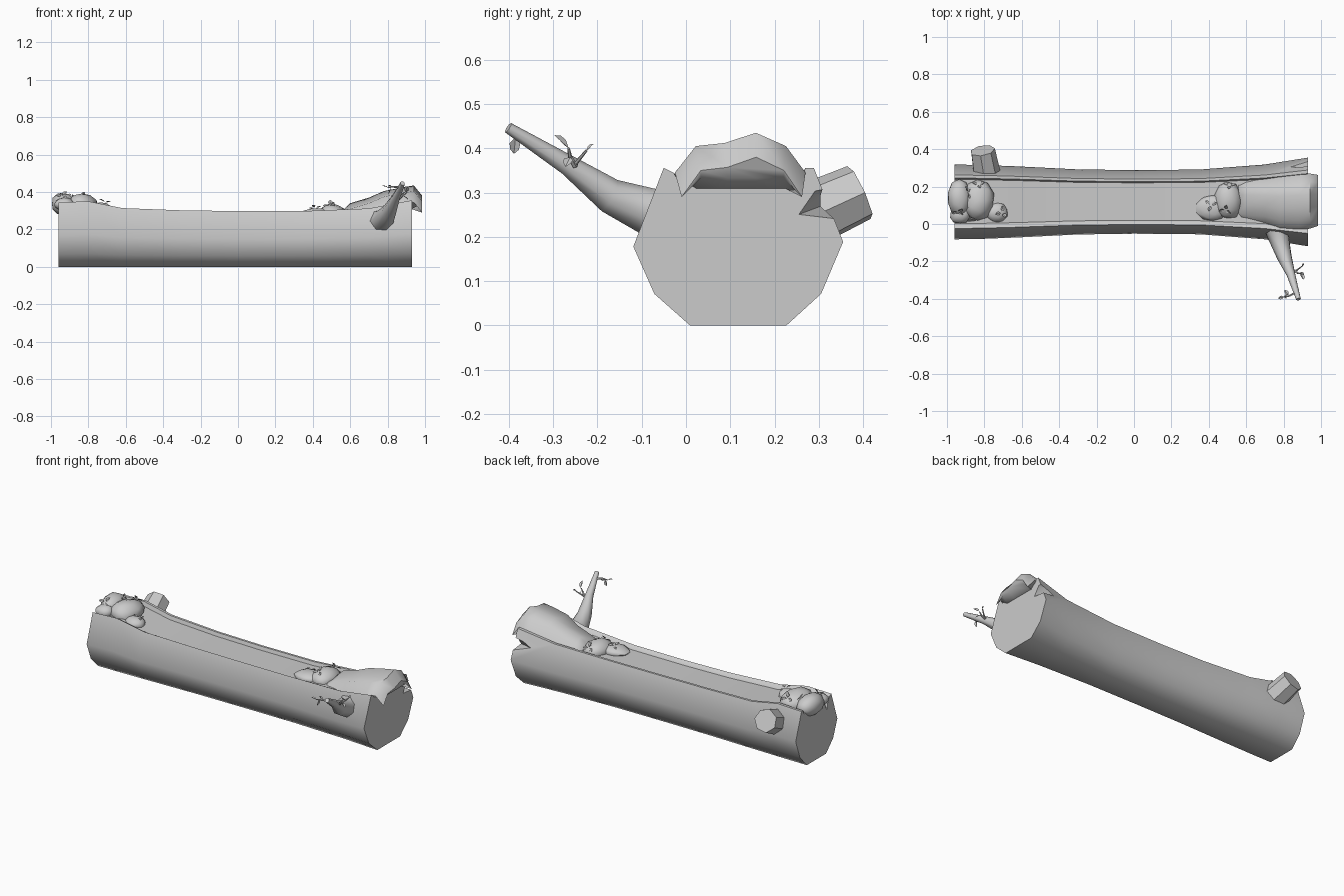
import bpy, bmesh, math, random
from mathutils import Vector, noise
from mathutils.bvhtree import BVHTree

if "Cube" in bpy.data.objects:
    bpy.data.objects.remove(bpy.data.objects["Cube"])

random.seed(4)


def finish(name, bm, angle=None):
    bmesh.ops.recalc_face_normals(bm, faces=bm.faces)
    me = bpy.data.meshes.new(name)
    bm.to_mesh(me)
    bm.free()
    ob = bpy.data.objects.new(name, me)
    bpy.context.collection.objects.link(ob)
    if angle:
        bpy.ops.object.select_all(action='DESELECT')
        ob.select_set(True)
        bpy.context.view_layer.objects.active = ob
        bpy.ops.object.shade_smooth_by_angle(angle=math.radians(angle))
    return ob


def loft(bm, rings):
    vs = [[bm.verts.new(p) for p in r] for r in rings]
    n = len(vs[0])
    for a, b in zip(vs, vs[1:]):
        for i in range(n):
            bm.faces.new((a[i], a[(i + 1) % n], b[(i + 1) % n], b[i]))
    bm.faces.new(vs[0])
    bm.faces.new(vs[-1])


def tube(bm, path, radii, sides):
    path = [Vector(p) for p in path]
    rings = []
    for i, p in enumerate(path):
        d = (path[min(i + 1, len(path) - 1)] - path[max(i - 1, 0)]).normalized()
        u = d.cross(Vector((0, 0, 1))).normalized()
        v = u.cross(d)
        rings.append([p + radii[i] * (u * math.cos(t) + v * math.sin(t))
                      for t in (2 * math.pi * k / sides for k in range(sides))])
    loft(bm, rings)


def leaf(bm, base, direction, normal, length):
    d = direction.normalized()
    s = d.cross(normal).normalized()
    n = s.cross(d)
    pts = [(0, 0, 0), (.35, .3, .08), (.7, .25, .08), (1, 0, -.05), (.7, -.25, .08), (.35, -.3, .08)]
    v = [bm.verts.new(base + length * (d * a + s * b + n * c)) for a, b, c in pts]
    bm.faces.new((v[0], v[1], v[2], v[3]))
    bm.faces.new((v[0], v[3], v[4], v[5]))


# Log: waisted profile (y as fraction of half width, z as fraction of height), shallow trough on top
profile = [(-.46, 0), (.46, 0), (.79, .2), (1, .53), (.72, 1), (.64, 1), (.6, .93),
           (-.58, .93), (-.62, .97), (-.71, 1), (-1, .5), (-.8, .2)]
stations = [(-.96, .2, .345), (-.8, .197, .35), (-.62, .19, .314), (-.3, .174, .302), (0, .17, .298),
            (.35, .173, .298), (.7, .2, .312), (.93, .237, .356)]
bm = bmesh.new()
loft(bm, [[(x, .118 + w * a, h * b) for a, b in profile] for x, w, h in stations])
log = finish("log", bm)

# Splits at the log ends
cuts = [[(.8, .32, .275), (.96, .24, .245), (.96, .41, .225), (.96, .43, .34), (.96, .285, .31)],
        [(.86, .0, .34), (.96, -.05, .36), (.96, .04, .38), (.96, 0, .315)],
        [(-.84, .02, .32), (-.99, -.03, .43), (-.99, .1, .43), (-.99, .02, .25)]]
for pts in cuts:
    bm = bmesh.new()
    bmesh.ops.convex_hull(bm, input=[bm.verts.new(p) for p in pts])
    cutter = finish("split_cutter", bm)
    cutter.hide_render = True
    mod = log.modifiers.new("split", 'BOOLEAN')
    mod.operation = 'DIFFERENCE'
    mod.solver = 'EXACT'
    mod.object = cutter
    bpy.ops.object.select_all(action='DESELECT')
    bpy.context.view_layer.objects.active = log
    log.select_set(True)
    bpy.ops.object.modifier_apply(modifier=mod.name)
    bpy.data.objects.remove(cutter)
log.select_set(True)
bpy.context.view_layer.objects.active = log
bpy.ops.object.shade_smooth_by_angle(angle=math.radians(50))

# Cut stub and living branch
bm = bmesh.new()
tube(bm, [(-.785, .25, .235), (-.81, .393, .3)], [.076, .067], 7)
finish("branch_stub", bm)
bm = bmesh.new()
tube(bm, [(.765, .0, .24), (.775, -.07, .25), (.805, -.175, .293), (.84, -.27, .363), (.88, -.402, .446)],
     [.075, .058, .041, .024, .013], 7)
finish("branch", bm, 60)

# Moss: draped sheet over the right end, plus rounded lumps
trees = []
mat = [(.56, .03, .23, .3), (.6, .01, .245, .335), (.7, 0, .25, .365), (.78, -.025, .255, .4),
       (.88, -.03, .268, .42), (.94, -.025, .27, .43), (.985, -.01, .262, .375)]
crown = [(0, -.085), (.16, -.025), (.38, -.018), (.62, .005), (.85, -.025), (1, -.085)]
bm = bmesh.new()
rings = []
for i, (x, y0, y1, z) in enumerate(mat):
    k = .35 if i == 0 else 1
    top = [(x, y0 + (y1 - y0) * t, z + k * d) for t, d in crown]
    low = [(x - .012, y0 + (y1 - y0) * t, (z if i == 6 else .35 * z + .2) + min(d, -.03) - .012)
           for t, d in reversed(crown[1:-1])]
    rings.append(top + low)
loft(bm, rings)
trees.append(BVHTree.FromBMesh(bm))
finish("moss_sheet", bm, 50)

lumps = [((.42, .085, .285), (.085, .07, .03)), ((.5, .125, .285), (.075, .1, .052)),
         ((-.935, .14, .335), (.065, .1, .062)), ((-.93, .05, .335), (.055, .05, .035)),
         ((-.835, .125, .33), (.085, .11, .062)), ((-.735, .06, .305), (.06, .055, .04))]
for c, s in lumps:
    bm = bmesh.new()
    bmesh.ops.create_icosphere(bm, subdivisions=2, radius=1)
    for v in bm.verts:
        k = 1 + .15 * noise.noise(v.co * 1.4 + Vector(c) * 9)
        v.co = Vector(c) + Vector(v.co[i] * s[i] * k for i in range(3))
    trees.append(BVHTree.FromBMesh(bm))
    finish("moss_lump", bm, 60)

# Clover leaves resting on the moss, three to a sprig
bm = bmesh.new()
sprigs = [(.9, .21), (.91, .04), (.595, .17), (.59, .03), (.51, .2), (.41, .1), (.49, .08),
          (-.83, .205), (-.89, .17), (-.71, .06), (-.94, .07)]
for x, y in sprigs:
    hits = [h for h in (t.ray_cast(Vector((x, y, 2)), Vector((0, 0, -1))) for t in trees) if h[0]]
    if not hits:
        continue
    p, n = max(hits, key=lambda h: h[0].z)[:2]
    n = n if n.z > 0 else -n
    turn = random.uniform(0, 6)
    for k in range(3):
        a = turn + k * 2.1
        d = Vector((math.cos(a), math.sin(a), 0))
        d -= n * d.dot(n)
        leaf(bm, p + n * .005 + d * .006, d + n * .2, n, .032)
finish("moss_leaves", bm)

# Twigs with leaves on the branch
bm = bmesh.new()
twigs = [[(.835, -.25, .355), (.865, -.25, .365), (.9, -.225, .395)],
         [(.86, -.25, .36), (.875, -.262, .38), (.89, -.265, .4)],
         [(.868, -.365, .425), (.83, -.385, .428), (.8, -.39, .425)]]
for t in twigs:
    tube(bm, t, [.007, .005, .003], 5)
finish("twigs", bm)
bm = bmesh.new()
for p, d, l in [((.9, -.225, .395), (.1, .3, .3), .022), ((.895, -.265, .4), (.2, -.6, .6), .045),
                ((.885, -.262, .38), (.5, -.2, -.4), .035), ((.8, -.39, .425), (-.8, -.2, .3), .032),
                ((.815, -.385, .425), (-.3, -.1, -1), .04), ((.825, -.38, .43), (-.6, .8, .1), .035)]:
    leaf(bm, Vector(p), Vector(d), Vector((.5, .1, 1)), l)
finish("branch_leaves", bm)
